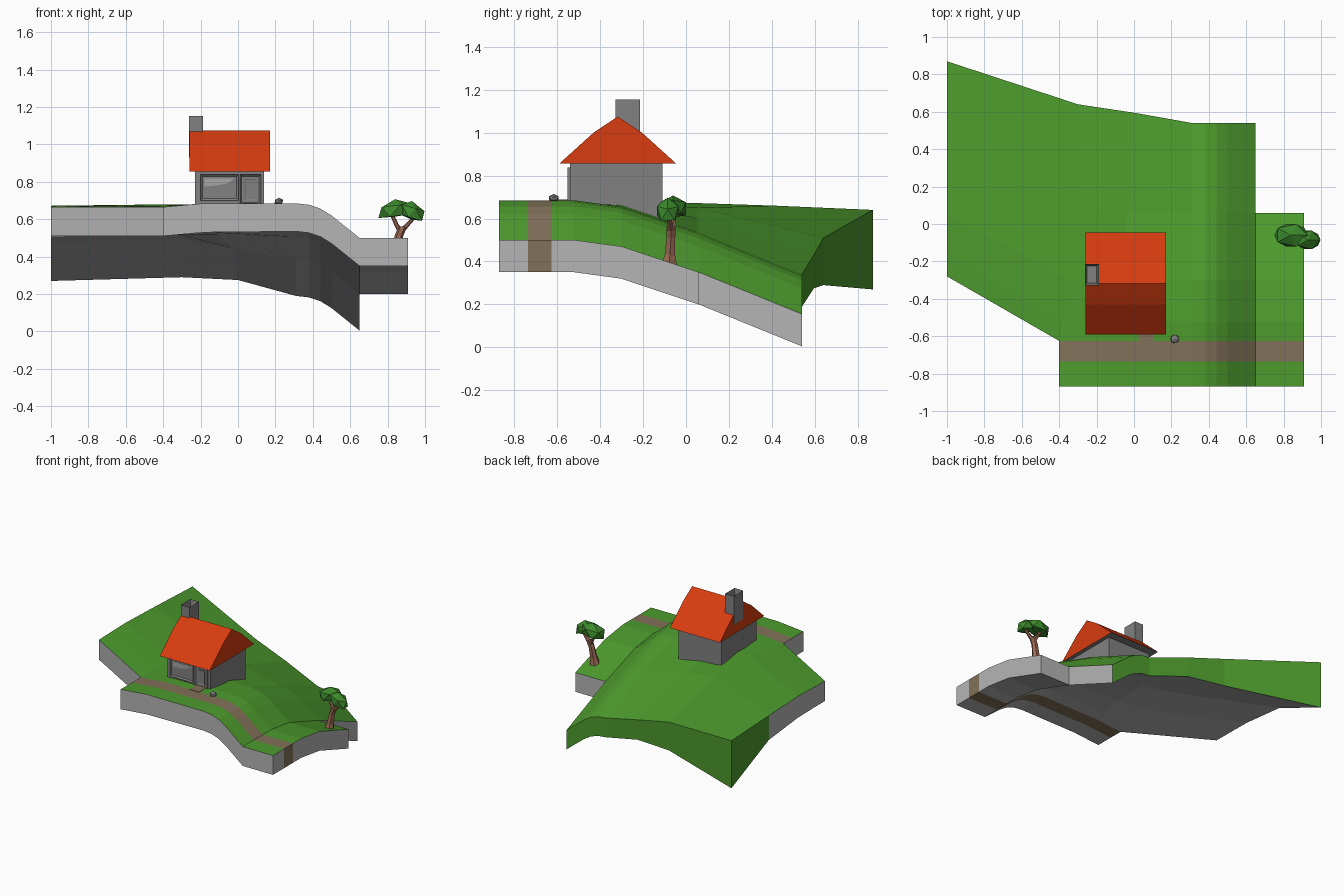
import bpy, bmesh, math
from mathutils import Vector

if "Cube" in bpy.data.objects:
    bpy.data.objects.remove(bpy.data.objects["Cube"])

def mat(name, r, g, b):
    m = bpy.data.materials.new(name)
    m.diffuse_color = (r, g, b, 1)
    m.use_nodes = True
    m.node_tree.nodes["Principled BSDF"].inputs["Base Color"].default_value = m.diffuse_color
    return m

GRASS = mat("grass_green", .075, .33, .027)
EARTH = mat("light_grey", .46, .46, .46)
PATH = mat("path_brown", .22, .165, .1)
WALL = mat("wall_grey", .22, .22, .22)
ROOF = mat("roof_red", .68, .045, .005)
BARK = mat("bark_brown", .32, .14, .085)
LEAF = mat("leaf_green", .045, .25, .025)
GLINT = mat("glint_grey", .38, .38, .38)

def finish(name, bm, mats):
    bmesh.ops.recalc_face_normals(bm, faces=bm.faces)
    me = bpy.data.meshes.new(name)
    bm.to_mesh(me)
    bm.free()
    for m in mats:
        me.materials.append(m)
    ob = bpy.data.objects.new(name, me)
    bpy.context.collection.objects.link(ob)
    return ob

def box(name, lo, hi, m, inset_dir=None, width=0, depth=0):
    """Axis-aligned box; optionally one face is inset and sunk."""
    bm = bmesh.new()
    bmesh.ops.create_cube(bm, size=1)
    for v in bm.verts:
        v.co = Vector([(lo[i] + hi[i]) / 2 + v.co[i] * (hi[i] - lo[i]) for i in range(3)])
    if inset_dir:
        bm.normal_update()
        f = [f for f in bm.faces if f.normal.dot(Vector(inset_dir)) > .9]
        bmesh.ops.inset_region(bm, faces=f, thickness=width, depth=0)
        for v in f[0].verts:
            v.co -= Vector(inset_dir) * depth
    return finish(name, bm, [m])

def prism(name, pts, offset, mats):
    """Polygon swept along an offset vector."""
    bm = bmesh.new()
    a = [bm.verts.new(p) for p in pts]
    b = [bm.verts.new(Vector(p) + Vector(offset)) for p in pts]
    bm.faces.new(a)
    bm.faces.new(b)
    for i in range(len(a)):
        j = (i + 1) % len(a)
        bm.faces.new((a[i], a[j], b[j], b[i]))
    return finish(name, bm, mats)

# --- terrain slab: columns across x, rows from front to back
rows = [-.87, -.735, -.625, -.52, -.3, .06, .54]
drop = [0, 0, 0, 0, .03, .15, .345]
crest = [(.31, .685), (.38, .677), (.44, .657), (.5, .62), (.575, .56), (.65, .5), (.91, .5)]
cols = [
    [(-1, y, z, t) for y, z, t in [(-.28, .665, .155)] * 3 +
     [(-.16, .668, .158), (.05, .672, .165), (.41, .66, .19), (.87, .64, .37)]],
    [(x, y, z, t) for x, y, z, t in zip(
        [-.4, -.4, -.4, -.38, -.34, -.3, -.3], rows[:6] + [.64],
        [.665, .665, .665, .672, .68, .65, .51], [.155] * 6 + [.22])],
    [(x, y, z, .155) for x, y, z in zip(
        [-.18, -.18, -.18, -.16, -.1, -.03, 0], rows[:6] + [.595],
        [.685, .685, .685, .685, .67, .6, .43])],
] + [[(x, y, z - d, .15) for y, d in zip(rows, drop)] for x, z in crest]

bm = bmesh.new()
top, bot = {}, {}
for c, col in enumerate(cols):
    for r, (x, y, z, t) in enumerate(col):
        if (c == 0 and r < 2) or (c == len(cols) - 1 and r == 6):
            continue
        top[c, r] = bm.verts.new((x, y, z))
        bot[c, r] = bm.verts.new((x, y, z - t))
edges = {}
for c in range(len(cols) - 1):
    for r in range(6):
        k = [(c, r), (c + 1, r), (c + 1, r + 1), (c, r + 1)]
        if not all(q in top for q in k):
            continue
        path = r == 1
        bm.faces.new([top[q] for q in k]).material_index = 2 if path else 0
        bm.faces.new([bot[q] for q in k]).material_index = 2 if path else 1
        for a, b in zip(k, k[1:] + k[:1]):
            edges.setdefault(frozenset((a, b)), []).append((a, b))
for e in edges.values():
    if len(e) == 1:
        a, b = e[0]
        f = bm.faces.new((top[a], bot[a], bot[b], top[b]))
        back = (a[1] == 6 and b[1] == 6) or (a[0] == 0 == b[0] and a[1] + b[1] == 11)
        at_path = a[0] == b[0] == len(cols) - 1 and a[1] + b[1] == 3
        f.material_index = 0 if back else 2 if at_path else 1
finish("terrain", bm, [GRASS, EARTH, PATH])
box("door_path", (.025, -.63, .68), (.105, -.54, .688), PATH)

# --- house
box("house_walls", (-.23, -.54, .56), (.14, -.11, .87), WALL)
roof = prism("roof", [(-.26, y, z) for y, z in [(-.59, .855), (-.43, 1.0), (-.318, 1.075),
             (-.205, 1.0), (-.045, .855)]], (.43, 0, 0), [ROOF, WALL])
for p in roof.data.polygons:
    p.material_index = 1 if p.normal.z < -.9 else 0
box("chimney", (-.262, -.328, .93), (-.188, -.213, 1.153), WALL, (0, 0, 1), .016, .06)
front = (0, -1, 0)
box("window_frame", (-.2, -.552, .7), (.003, -.53, .838), WALL, front, .014, .009)
box("door_frame", (.01, -.552, .68), (.122, -.53, .838), WALL, front, .012, .009)
box("door_panel", (.036, -.547, .7), (.096, -.54, .816), WALL, front, .01, .003)
prism("window_glint", [(x, -.5445, z) for x, z in
      [(-.18, .775), (-.1, .782), (-.05, .795), (-.02, .818), (-.18, .818)]],
      (0, .003, 0), [GLINT])

# --- tree
def limb(name, pts):
    """Six-sided tapered tube through (x, y, z, radius) points."""
    bm = bmesh.new()
    rings = [[bm.verts.new((x + r * math.cos(i * math.pi / 3), y + r * math.sin(i * math.pi / 3), z))
              for i in range(6)] for x, y, z, r in pts]
    for a, b in zip(rings, rings[1:]):
        for i in range(6):
            j = (i + 1) % 6
            bm.faces.new((a[i], a[j], b[j], b[i]))
    bm.faces.new(rings[0])
    bm.faces.new(rings[-1])
    finish(name, bm, [BARK])

limb("trunk", [(.835, -.08, .37, .046), (.845, -.075, .43, .028), (.86, -.07, .51, .023), (.88, -.07, .56, .024)])
limb("branch_right", [(.875, -.07, .54, .02), (.915, -.075, .58, .014), (.955, -.085, .625, .012)])
limb("branch_left", [(.872, -.07, .53, .018), (.845, -.06, .575, .012), (.825, -.055, .62, .011)])

def blob(name, centre, size, tilt, m, flat=-1):
    """Low-poly lump with a flattened underside."""
    bm = bmesh.new()
    bmesh.ops.create_icosphere(bm, subdivisions=1, radius=1)
    for v in bm.verts:
        z = max(v.co.z, flat)
        v.co = Vector((centre[0] + v.co.x * size[0], centre[1] + v.co.y * size[1],
                       centre[2] + z * size[2] + tilt * v.co.x))
    finish(name, bm, [m])

blob("leaves_left", (.84, -.06, .645), (.1, .07, .062), .012, LEAF, -.5)
blob("leaves_right", (.93, -.085, .635), (.075, .058, .062), -.022, LEAF, -.6)

# --- stone beside the path
blob("stone", (.218, -.615, .695), (.026, .026, .02), 0, WALL)
